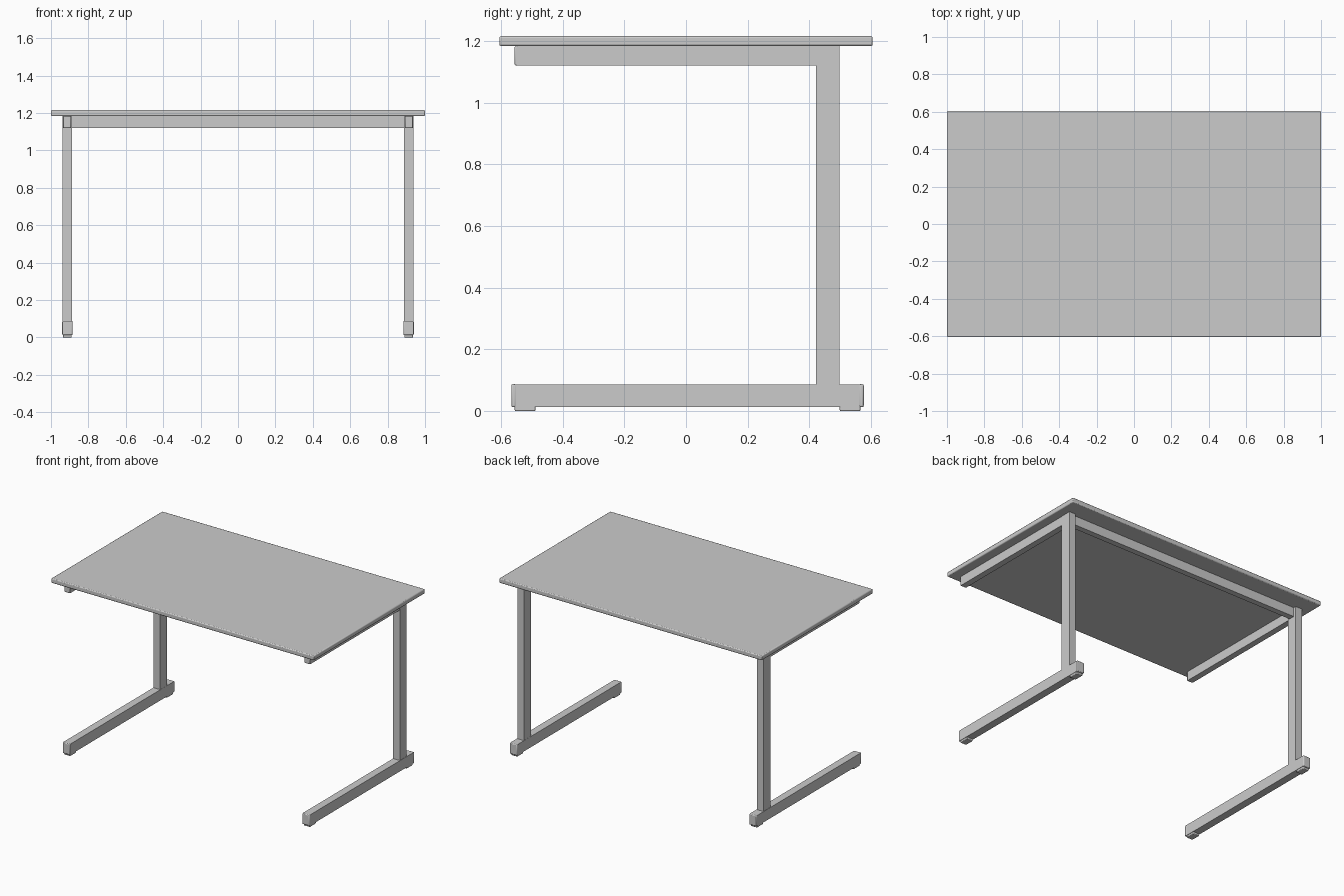
import bpy

if "Cube" in bpy.data.objects:
    bpy.data.objects.remove(bpy.data.objects["Cube"])


def box(name, x, y, z, bevel=0.0, segments=2):
    """Box spanning the given (min, max) ranges, with optional softened edges."""
    bpy.ops.mesh.primitive_cube_add(
        size=1, location=[(a + b) / 2 for a, b in (x, y, z)])
    ob = bpy.context.object
    ob.name = name
    ob.scale = [b - a for a, b in (x, y, z)]
    bpy.ops.object.transform_apply(location=False, rotation=False, scale=True)
    if bevel:
        mod = ob.modifiers.new("soft_edges", "BEVEL")
        mod.width = bevel
        mod.segments = segments
        bpy.ops.object.shade_smooth_by_angle()
    return ob


# Desk top
box("table_top", (-1, 1), (-0.605, 0.605), (1.183, 1.215), 0.006)

# Rear rail joining the two legs
box("rear_rail", (-0.89, 0.89), (0.438, 0.478), (1.12, 1.183))

for side, s in (("left", -1), ("right", 1)):
    def span(a, b):
        return tuple(sorted((s * a, s * b)))

    # Upright and the arm supporting the top
    box(side + "_leg", span(0.887, 0.937), (0.421, 0.497), (0.08, 1.183))
    box(side + "_arm", span(0.893, 0.935), (-0.548, 0.43), (1.12, 1.183))
    box(side + "_arm_cap", span(0.893, 0.935), (-0.555, -0.54), (1.12, 1.183), 0.004)

    # Floor bar with softened end caps
    box(side + "_foot_bar", span(0.886, 0.939), (-0.556, 0.566), (0.013, 0.087))
    for end, y in (("front", (-0.566, -0.55)), ("back", (0.56, 0.576))):
        box(f"{side}_{end}_foot_cap", span(0.885, 0.94), y, (0.013, 0.0875), 0.005)

    # Floor glides
    for end, y in (("front", (-0.555, -0.488)), ("back", (0.498, 0.565))):
        box(f"{side}_{end}_glide", span(0.889, 0.936), y, (0, 0.02), 0.004)
